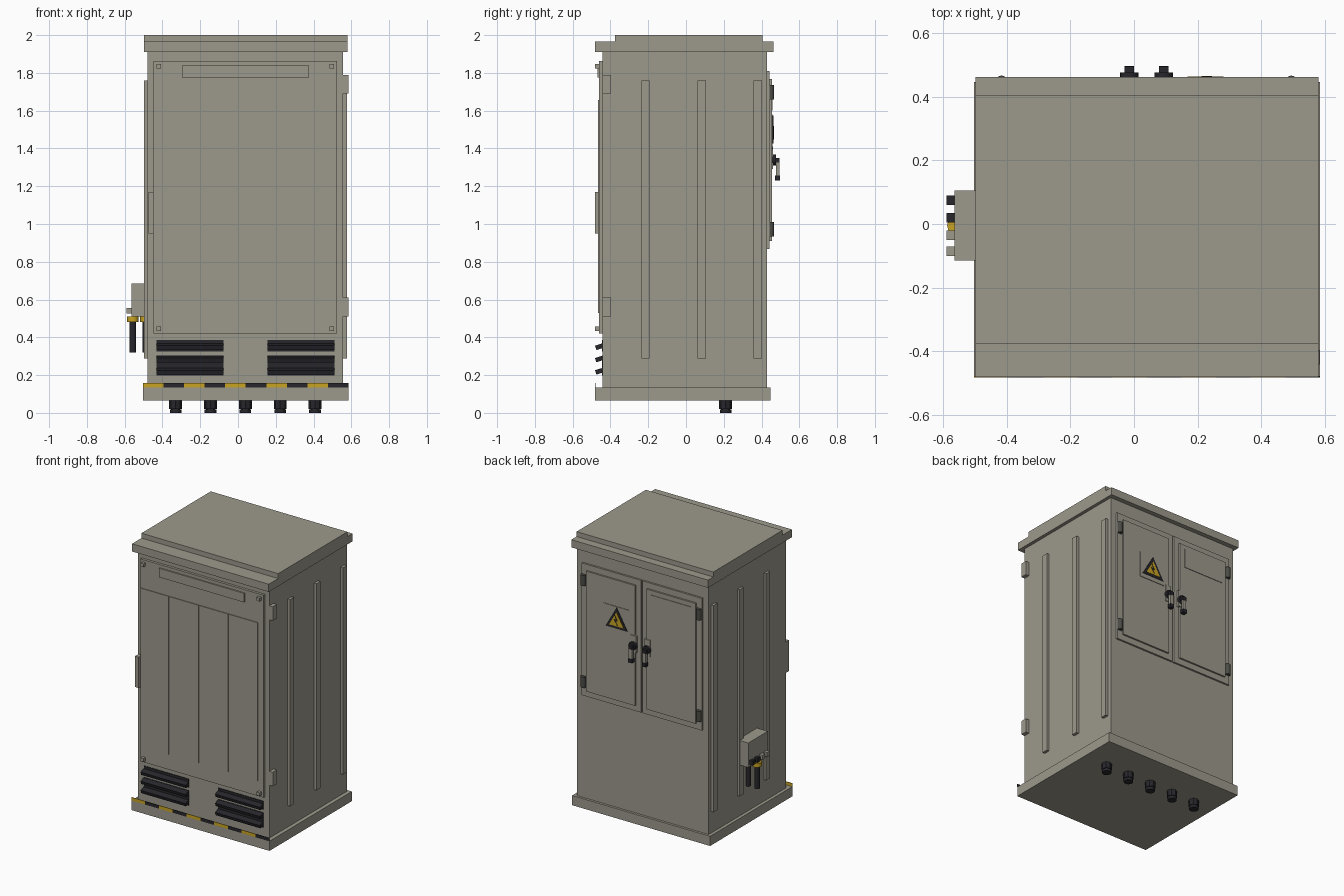
import bpy, bmesh, math
from mathutils import Matrix, Vector

cube = bpy.data.objects.get("Cube")
if cube:
    bpy.data.objects.remove(cube, do_unlink=True)


def material(name, r, g, b):
    m = bpy.data.materials.new(name)
    m.use_nodes = True
    m.diffuse_color = (r, g, b, 1)
    m.node_tree.nodes["Principled BSDF"].inputs["Base Color"].default_value = (r, g, b, 1)
    return m


GREY = material("cabinet_grey", 0.335, 0.32, 0.262)
DARK = material("black_plastic", 0.02, 0.02, 0.025)
IRON = material("hinge_grey", 0.07, 0.07, 0.062)
YELLOW = material("safety_yellow", 0.58, 0.37, 0.017)


def finish(name, bm, mat):
    bmesh.ops.recalc_face_normals(bm, faces=bm.faces)
    me = bpy.data.meshes.new(name)
    bm.to_mesh(me)
    bm.free()
    me.materials.append(mat)
    ob = bpy.data.objects.new(name, me)
    bpy.context.collection.objects.link(ob)
    return ob


def box(name, x, y, z, mat=GREY, tilt=0.0):
    """Box from (min, max) ranges, optionally tilted about its own x axis."""
    bm = bmesh.new()
    size = Matrix.Diagonal((x[1] - x[0], y[1] - y[0], z[1] - z[0], 1))
    mid = Vector((sum(x) / 2, sum(y) / 2, sum(z) / 2))
    bmesh.ops.create_cube(bm, size=1, matrix=Matrix.Translation(mid) @ Matrix.Rotation(tilt, 4, 'X') @ size)
    return finish(name, bm, mat)


def cylinder(name, centre, radius, depth, mat, axis='Z', sides=16):
    bm = bmesh.new()
    rot = Matrix.Rotation(math.pi / 2, 4, 'X') if axis == 'Y' else Matrix()
    bmesh.ops.create_cone(bm, cap_ends=True, segments=sides, radius1=radius, radius2=radius,
                          depth=depth, matrix=Matrix.Translation(centre) @ rot)
    ob = finish(name, bm, mat)
    for p in ob.data.polygons:
        p.use_smooth = len(p.vertices) == 4
    ob.data.set_sharp_from_angle(angle=math.radians(40))
    return ob


def plate(name, points, y, thick, mat):
    """Flat outline in x and z, extruded towards +y."""
    bm = bmesh.new()
    face = bm.faces.new([bm.verts.new((px, y, pz)) for px, pz in points])
    ext = bmesh.ops.extrude_face_region(bm, geom=[face])
    bmesh.ops.translate(bm, verts=[v for v in ext["geom"] if isinstance(v, bmesh.types.BMVert)],
                        vec=(0, thick, 0))
    return finish(name, bm, mat)


# Main shell, plinth and stepped roof
MID = 0.039
box("cabinet_body", (-0.48, 0.557), (-0.442, 0.43), (0.1, 1.93))
box("plinth", (-0.503, 0.585), (-0.481, 0.447), (0.065, 0.134))
box("roof_lower", (-0.498, 0.58), (-0.482, 0.463), (1.91, 1.965))
box("roof_upper", (-0.498, 0.58), (-0.376, 0.404), (1.96, 2.0))

# Vertical stiffening ribs on both sides
for i, y in enumerate((-0.214, 0.084, 0.38)):
    box(f"right_rib_{i}", (0.55, 0.577), (y - 0.022, y + 0.022), (0.287, 1.76))
    box(f"left_rib_{i}", (-0.498, -0.47), (y - 0.022, y + 0.022), (0.287, 1.76))

# Front door with raised panels, header plate, bolts, hinges and grip
box("front_door", (-0.447, 0.524), (-0.46, -0.44), (0.42, 1.863))
for i in range(4):
    x1 = 0.481 - 0.234 * i
    box(f"front_panel_{i}", (max(x1 - 0.228, -0.443), x1), (-0.465, -0.455), (0.53, 1.657))
box("header_plate", (-0.296, 0.376), (-0.469, -0.455), (1.776, 1.84))
for x in (-0.419, 0.496):
    for z in (0.446, 1.834):
        box("front_door_bolt", (x - 0.012, x + 0.012), (-0.482, -0.455), (z - 0.012, z + 0.012))
for z in (0.51, 1.69):
    box("front_hinge", (0.55, 0.584), (-0.442, -0.396), (z, z + 0.1))
box("front_grip", (-0.475, -0.447), (-0.482, -0.44), (0.95, 1.17))

# Slatted air vents low on the front
for x in ((-0.431, -0.077), (0.156, 0.51)):
    box("vent_back_upper", x, (-0.446, -0.44), (0.326, 0.386), DARK)
    box("vent_back_lower", x, (-0.446, -0.44), (0.198, 0.304), DARK)
    for z in (0.35, 0.285, 0.22):
        box("vent_slat", x, (-0.479, -0.441), (z - 0.012, z + 0.012), DARK, math.radians(18))

# Striped safety strip standing on the plinth edge
step = 1.088 / 10
for i in range(10):
    x = -0.503 + i * step
    box(f"safety_strip_{i}", (x, x + step), (-0.483, -0.479), (0.134, 0.157), DARK if i % 2 else YELLOW)

# Cable glands under the floor
for i in range(5):
    x = -0.33 + 0.1845 * i
    cylinder(f"floor_gland_{i}", (x, 0.21, 0.05), 0.024, 0.1, DARK)
    cylinder(f"floor_gland_nut_{i}", (x, 0.21, 0.043), 0.034, 0.045, DARK, sides=8)
    cylinder(f"floor_gland_cap_{i}", (x, 0.21, 0.009), 0.031, 0.018, DARK, sides=12)

# Pair of back doors with raised panels, handles and hinges
for s, name in ((1, "left"), (-1, "right")):
    def span(a, b):
        return tuple(sorted((MID + s * a, MID + s * b)))
    box(f"back_door_{name}", span(0.005, 0.474), (0.42, 0.443), (0.868, 1.81))
    box(f"back_panel_{name}", span(0.045, 0.432), (0.435, 0.455), (0.91, 1.767))
    hx = MID + s * 0.054
    box(f"handle_plate_{name}", (hx - 0.022, hx + 0.022), (0.44, 0.46), (1.29, 1.41))
    cylinder(f"handle_boss_{name}", (hx, 0.465, 1.34), 0.029, 0.024, DARK, 'Y')
    box(f"handle_bar_{name}", (hx - 0.013, hx + 0.013), (0.476, 0.494), (1.245, 1.345))
    box(f"handle_top_{name}", (hx - 0.015, hx + 0.015), (0.47, 0.496), (1.325, 1.35), DARK)
    box(f"handle_tip_{name}", (hx - 0.015, hx + 0.015), (0.47, 0.497), (1.23, 1.258), DARK)
    for z in (0.972, 1.697):
        cylinder(f"back_hinge_{name}", (MID + s * 0.456, 0.449, z), 0.018, 0.076, IRON)

# Document plate and warning sign on the back doors
box("document_plate", (-0.36, -0.045), (0.45, 0.459), (1.60, 1.735))
box("sign_plate", (0.13, 0.33), (0.45, 0.459), (1.395, 1.58))
SX, SZ = 0.225, 1.475


def triangle(r):
    return [(SX + r * math.sin(a), SZ + r * math.cos(a)) for a in (0, math.tau / 3, 2 * math.tau / 3)]


plate("sign_border", triangle(0.1), 0.458, 0.004, DARK)
plate("sign_face", triangle(0.066), 0.461, 0.003, YELLOW)
bolt = [(0.012, 0.045), (-0.012, 0.005), (0.004, 0.005), (-0.01, -0.028), (0.02, 0.014), (0.004, 0.014)]
plate("sign_bolt", [(SX + x, SZ + z) for x, z in bolt], 0.463, 0.003, DARK)

# Side junction box with clips, collars and cables
box("junction_box", (-0.565, -0.47), (-0.115, 0.105), (0.51, 0.685))
for y, mat in ((0.075, DARK), (0.02, DARK), (-0.035, GREY), (-0.086, GREY)):
    box("junction_clip", (-0.59, -0.56), (y - 0.015, y + 0.015), (0.525, 0.556), mat)
for x in (-0.557, -0.487):
    cylinder("cable_collar", (x, -0.005, 0.495), 0.031, 0.03, YELLOW, sides=12)
    cylinder("side_cable", (x, -0.005, 0.405), 0.018, 0.17, DARK)
